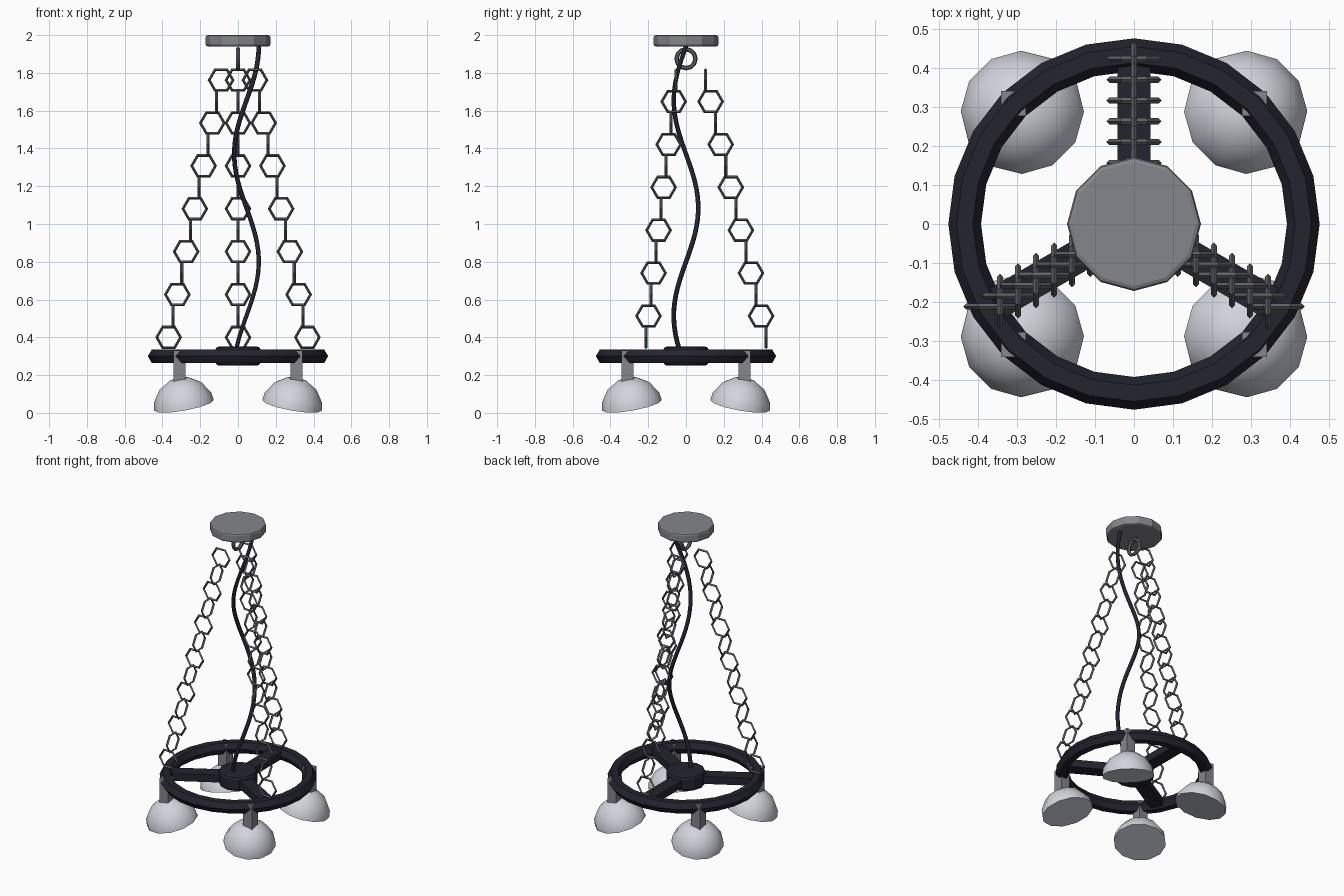
import bpy, bmesh, math
from mathutils import Matrix, Vector

if "Cube" in bpy.data.objects:
    bpy.data.objects.remove(bpy.data.objects["Cube"])


def material(name, rgb):
    m = bpy.data.materials.new(name)
    m.diffuse_color = (*rgb, 1)
    m.use_nodes = True
    m.node_tree.nodes["Principled BSDF"].inputs["Base Color"].default_value = m.diffuse_color
    return m


CANOPY = material("mid grey metal", (0.235, 0.24, 0.26))
CHAIN = material("dark grey steel", (0.12, 0.125, 0.13))
FRAME = material("blue black paint", (0.017, 0.017, 0.028))
GLASS = material("pale white glass", (0.64, 0.66, 0.71))


def finish(name, mat, smooth=None):
    ob = bpy.context.object
    ob.name = name
    ob.data.materials.clear()
    ob.data.materials.append(mat)
    if smooth:
        bpy.ops.object.shade_smooth_by_angle(angle=math.radians(smooth))
    return ob


def disc(name, radius, z0, z1, bevel, mat):
    bpy.ops.mesh.primitive_cylinder_add(vertices=12, radius=radius, depth=z1 - z0,
                                        location=(0, 0, (z0 + z1) / 2))
    ob = finish(name, mat)
    mod = ob.modifiers.new("rounded rim", 'BEVEL')
    mod.width, mod.segments = bevel, 2
    mod.limit_method, mod.angle_limit = 'ANGLE', math.radians(50)


def torus(name, major, minor, n_major, n_minor, mat, loc, rot=(0, 0, 0), smooth=None):
    bpy.ops.mesh.primitive_torus_add(major_radius=major, minor_radius=minor,
                                     major_segments=n_major, minor_segments=n_minor,
                                     location=loc, rotation=rot)
    return finish(name, mat, smooth)


def box(name, size, loc, mat, rot_z=0):
    bpy.ops.mesh.primitive_cube_add(size=1, location=loc, rotation=(0, 0, rot_z))
    bpy.context.object.scale = size
    bpy.ops.object.transform_apply(location=False, rotation=False, scale=True)
    return finish(name, mat)


# Ceiling plate, hook and wheel frame
Q = math.pi / 2
disc("ceiling_plate", 0.172, 1.94, 2.0, 0.012, CANOPY)
torus("ceiling_hook", 0.05, 0.012, 12, 6, CHAIN, (0, 0, 1.875), (Q, 0, Q), 40)
torus("wheel_rim", 0.435, 0.042, 24, 6, FRAME, (0, 0, 0.30), smooth=30)
disc("wheel_hub", 0.12, 0.25, 0.352, 0.02, FRAME)

# Three spokes, each carrying a chain of alternating hexagonal links
for i, deg in enumerate((90, 210, 330)):
    a = math.radians(deg)
    c, s = math.cos(a), math.sin(a)
    box(f"spoke_{i + 1}", (0.36, 0.084, 0.05), (0.25 * c, 0.25 * s, 0.30), FRAME, a)
    links = []
    for k in range(13):
        r, z = 0.424 - 0.0267 * k, 0.40 + 0.1135 * k
        links.append(torus("link", 0.063, 0.008, 6, 4, CHAIN, (r * c, r * s, z),
                           (Q, 0, Q * (k % 2))))
    bpy.ops.object.select_all(action='DESELECT')
    for ob in links:
        ob.select_set(True)
    bpy.context.view_layer.objects.active = links[0]
    bpy.ops.object.join()
    links[0].name = f"chain_{i + 1}"

# Wavy power cable, a gentle helix from the plate to the hub
curve = bpy.data.curves.new("power_cable", 'CURVE')
curve.dimensions = '3D'
curve.bevel_depth, curve.bevel_resolution, curve.use_fill_caps = 0.0125, 1, True
N = 40
spline = curve.splines.new('POLY')
spline.points.add(N)
for i, p in enumerate(spline.points):
    z = 1.95 - 1.61 * i / N
    t = math.tau * (1.94 - z) / 1.14
    p.co = (0.045 + 0.065 * math.cos(t), -0.065 * math.sin(t), z, 1)
spline.use_smooth = True
cable = bpy.data.objects.new("power_cable", curve)
curve.materials.append(FRAME)
bpy.context.collection.objects.link(cable)


# Closed dome shade revolved from a short profile
def dome(name, loc, tilt):
    profile = [(0.16, 0), (0.154, 0.042), (0.113, 0.105), (0.057, 0.14)]
    bm = bmesh.new()
    rings = [[bm.verts.new((r * math.cos(math.tau * j / 12), r * math.sin(math.tau * j / 12), z))
              for j in range(12)] for r, z in profile]
    top = bm.verts.new((0, 0, 0.148))
    bm.faces.new(rings[0][::-1])
    for j in range(12):
        n = (j + 1) % 12
        for lo, hi in zip(rings, rings[1:]):
            bm.faces.new((lo[j], lo[n], hi[n], hi[j]))
        bm.faces.new((rings[-1][j], rings[-1][n], top))
    me = bpy.data.meshes.new(name)
    bm.to_mesh(me)
    bm.free()
    ob = bpy.data.objects.new(name, me)
    ob.matrix_world = Matrix.Translation(loc) @ tilt
    bpy.context.collection.objects.link(ob)
    bpy.ops.object.select_all(action='DESELECT')
    ob.select_set(True)
    bpy.context.view_layer.objects.active = ob
    finish(name, GLASS, 50)


# Four lamps: square stem through the rim and a shade leaning outward
for sx, sy, where in ((-1, -1, "front_left"), (1, -1, "front_right"),
                      (-1, 1, "back_left"), (1, 1, "back_right")):
    box("lamp_stem_" + where, (0.064, 0.064, 0.175), (sx * 0.31, sy * 0.31, 0.2425), CANOPY)
    axis = Vector((0, 0, 1)).cross(Vector((sx, sy, 0)).normalized())
    dome("lamp_shade_" + where, Vector((sx * 0.286, sy * 0.286, 0.04)),
         Matrix.Rotation(0.25, 4, axis))
